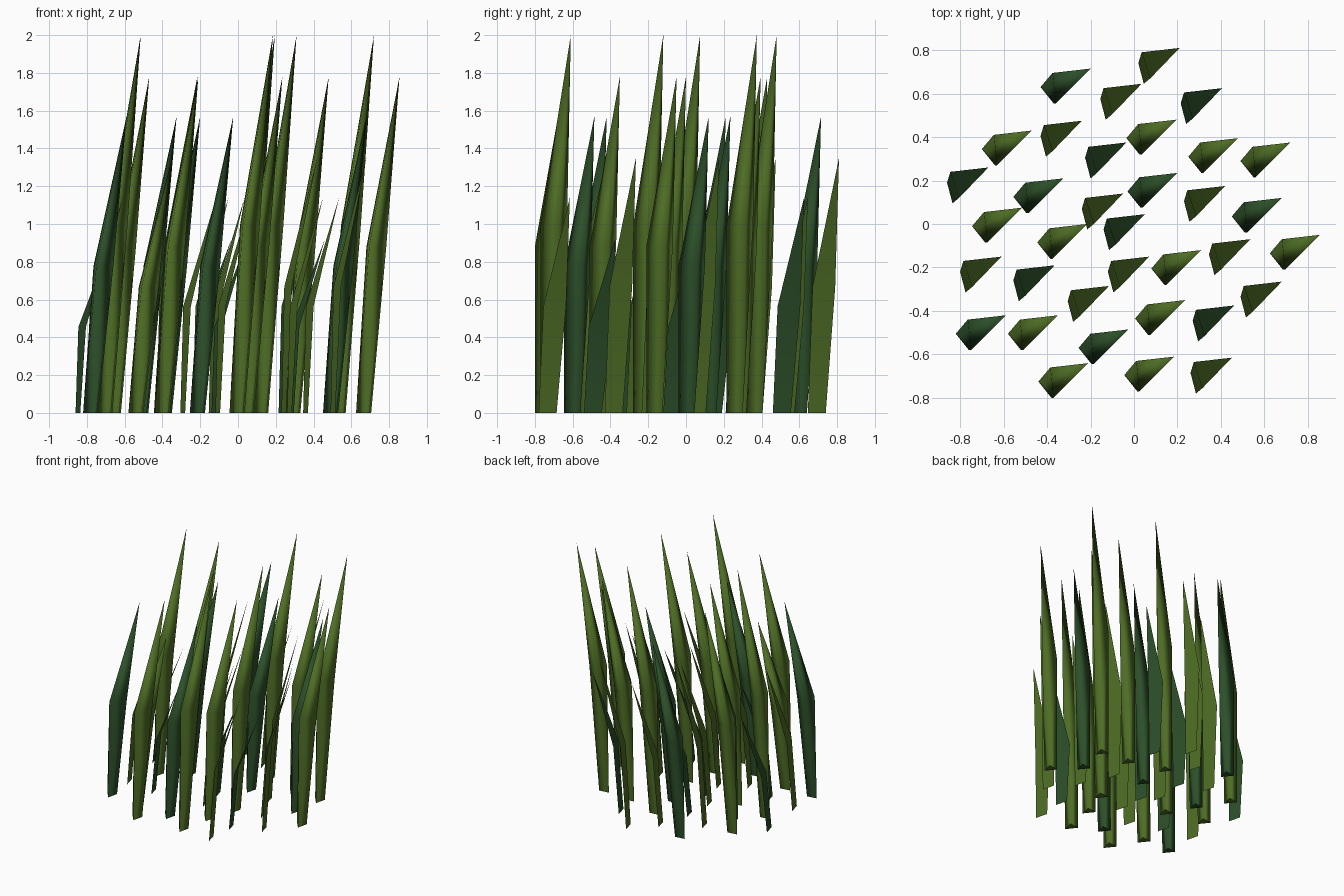
import bpy

if "Cube" in bpy.data.objects:
    bpy.data.objects.remove(bpy.data.objects["Cube"])


def material(name, colour):
    m = bpy.data.materials.new(name)
    m.diffuse_color = (*colour, 1)
    m.use_nodes = True
    m.node_tree.nodes["Principled BSDF"].inputs["Base Color"].default_value = m.diffuse_color
    return m


light = material("leaf green", (0.075, 0.15, 0.018))
dark = material("deep green", (0.025, 0.078, 0.022))

# Tall blades: three-sided, swelling at mid height (offsets from the tip)
THICK = [[(-.23, -.085), (-.17, -.16), (-.15, -.075)],
         [(-.175, -.02), (-.16, -.16), (-.07, -.065)]]
# Short blades: single flat sheet
THIN = [[(-.19, -.07), (-.165, -.165)],
        [(-.175, -.02), (-.135, -.14)]]


def blade(name, tip, height, rings, mat):
    x, y = tip
    n = len(rings[0])
    verts = [(x + dx, y + dy, k * height * .495)
             for k, ring in enumerate(rings) for dx, dy in ring]
    verts.append((x, y, height))
    faces = []
    for i in range(n if n > 2 else 1):
        j = (i + 1) % n
        faces += [(i, j, n + j, n + i), (n + i, n + j, 2 * n)]
    if n > 2:
        faces.append((2, 1, 0))
    me = bpy.data.meshes.new(name)
    me.from_pydata(verts, [], faces)
    me.materials.append(mat)
    for p in me.polygons:
        p.use_smooth = len(p.vertices) == 4 or p.normal.z > -1
    if n > 2:
        me.polygons[-1].use_smooth = False
    ob = bpy.data.objects.new(name, me)
    bpy.context.collection.objects.link(ob)


# Tip positions grouped by height, shape and colour
GROUPS = [
    (2.00, THICK, light, [(.185, -.61), (.31, -.12), (-.515, .075), (.72, .375), (.195, .48)]),
    (1.78, THICK, light, [(.235, -.35), (.855, -.05), (-.215, 0), (.48, .395), (-.47, .43),
                          (-.21, -.64)]),
    (1.57, THICK, dark, [(-.2, .715), (-.325, .21), (.2, .235), (.68, .12), (-.59, -.42),
                         (-.025, -.485)]),
    (1.35, THICK, light, [(-.35, -.42)]),
    (1.35, THIN, light, [(.21, .81), (.68, -.265), (.42, .175), (-.24, .475)]),
    (1.14, THIN, light, [(.035, .645), (-.05, .14), (.07, -.15), (.535, -.07), (-.61, -.15),
                         (-.115, -.285), (.45, -.615)]),
    (1.14, THIN, dark, [(.405, .625)]),
    (0.92, THIN, dark, [(-.035, .375), (-.67, .26), (.05, .045), (-.365, -.19), (.46, -.375)]),
]
for height, rings, mat, tips in GROUPS:
    for tip in tips:
        blade("grass_blade", tip, height, rings, mat)
